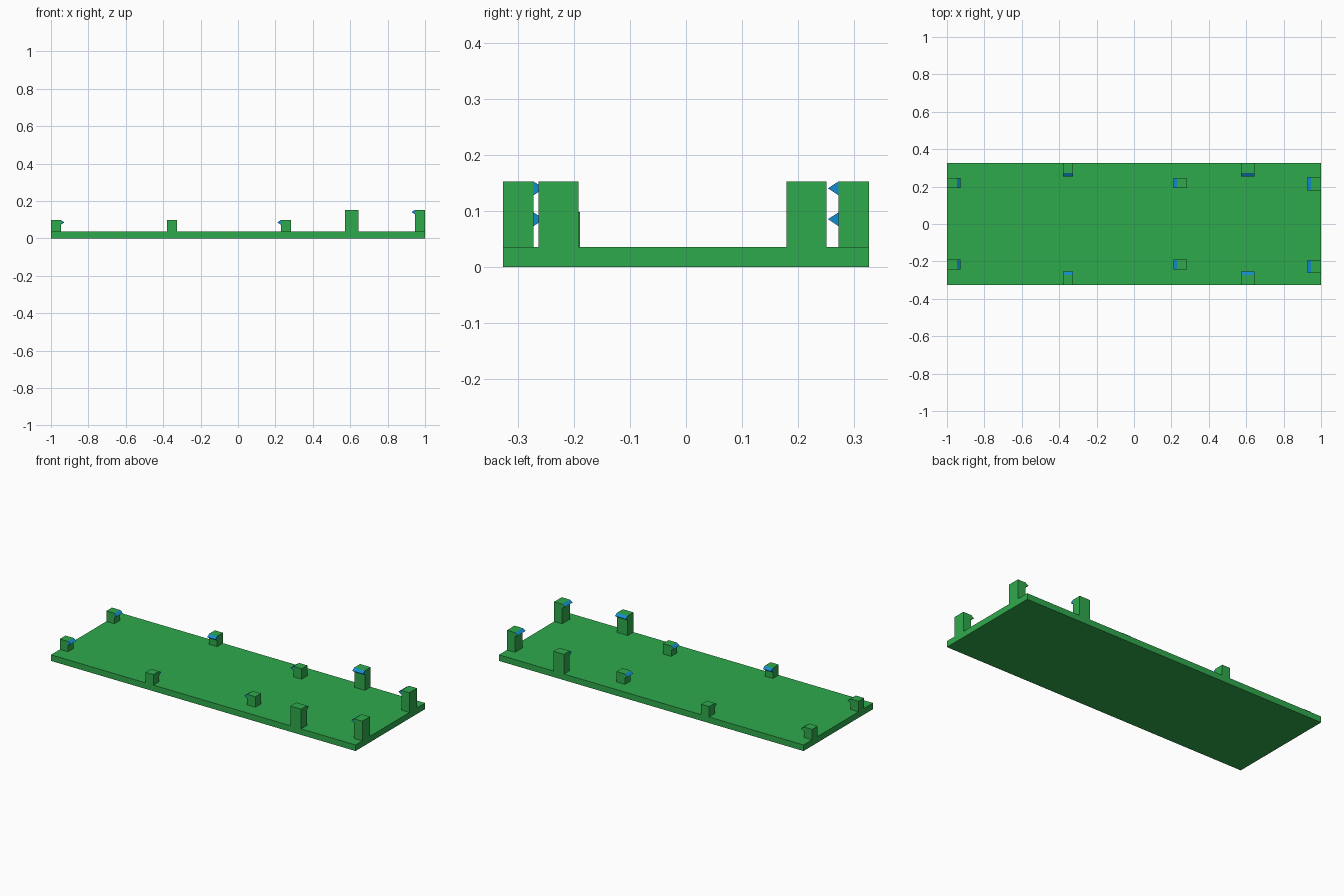
import bpy, bmesh
from mathutils import Vector

if "Cube" in bpy.data.objects:
    bpy.data.objects.remove(bpy.data.objects["Cube"])


def material(name, rgb):
    m = bpy.data.materials.new(name)
    m.diffuse_color = (*rgb, 1)
    m.use_nodes = True
    m.node_tree.nodes["Principled BSDF"].inputs["Base Color"].default_value = m.diffuse_color
    return m


GREEN = material("green", (0.028, 0.40, 0.072))
BLUE = material("blue", (0.007, 0.26, 0.60))

HALF_Y = 0.326
DECK = 0.036          # top of the base plate
LOW, TALL = 0.098, 0.153


def finish(name, bm):
    bmesh.ops.recalc_face_normals(bm, faces=bm.faces)
    mesh = bpy.data.meshes.new(name)
    bm.to_mesh(mesh)
    bm.free()
    mesh.materials.append(GREEN)
    mesh.materials.append(BLUE)
    ob = bpy.data.objects.new(name, mesh)
    bpy.context.collection.objects.link(ob)
    return ob


def box(name, x0, x1, y0, y1, z0, z1):
    bm = bmesh.new()
    bmesh.ops.create_cube(bm, size=1)
    for v in bm.verts:
        v.co = Vector(((x0 + x1) / 2 + v.co.x * (x1 - x0),
                       (y0 + y1) / 2 + v.co.y * (y1 - y0),
                       (z0 + z1) / 2 + v.co.z * (z1 - z0)))
    return finish(name, bm)


def catch(name, start, end, out, top):
    """Triangular ridge along start-end, pointing along out, below the post top."""
    bm = bmesh.new()
    profile = [(0, top), (0.019, top - 0.0125), (0, top - 0.025)]
    rings = [[bm.verts.new(Vector((*p, 0)) + out * d + Vector((0, 0, z)))
              for d, z in profile] for p in (start, end)]
    bm.faces.new(rings[0])
    bm.faces.new(rings[1][::-1])
    for i in range(3):
        j = (i + 1) % 3
        bm.faces.new((rings[0][i], rings[0][j], rings[1][j], rings[1][i]))
    bmesh.ops.recalc_face_normals(bm, faces=bm.faces)
    # blue ridge, with green on the ends that face backwards
    for f in bm.faces:
        f.material_index = 0 if f.normal.y > 0.99 else 1
    return finish(name, bm)


# Base plate
box("base_plate", -1, 1, -HALF_Y, HALF_Y, 0, DECK)

# Clip posts along the long edges, catches pointing inwards
for label, x0, x1, top in (("low", -0.38, -0.327, LOW), ("tall", 0.573, 0.643, TALL)):
    for side, s in (("front", -1), ("back", 1)):
        inner = s * 0.272
        y0, y1 = sorted((inner, s * HALF_Y))
        box(f"{label}_edge_post_{side}", x0, x1, y0, y1, DECK, top)
        catch(f"{label}_edge_catch_{side}", (x0, inner), (x1, inner), Vector((0, -s, 0)), top)

# Clip posts facing along the length: x range, catch direction, height, y ranges
for label, x0, x1, d, top, spans in (
        ("left_end", -1, -0.947, 1, LOW, ((-0.242, -0.189), (0.193, 0.246))),
        ("middle", 0.229, 0.283, -1, LOW, ((-0.242, -0.189), (0.193, 0.246))),
        ("right_end", 0.947, 1, -1, TALL, ((-0.263, -0.192), (0.179, 0.25)))):
    for side, (y0, y1) in zip(("front", "back"), spans):
        face = x1 if d > 0 else x0
        box(f"{label}_post_{side}", x0, x1, y0, y1, DECK, top)
        catch(f"{label}_catch_{side}", (face, y0), (face, y1), Vector((d, 0, 0)), top)
